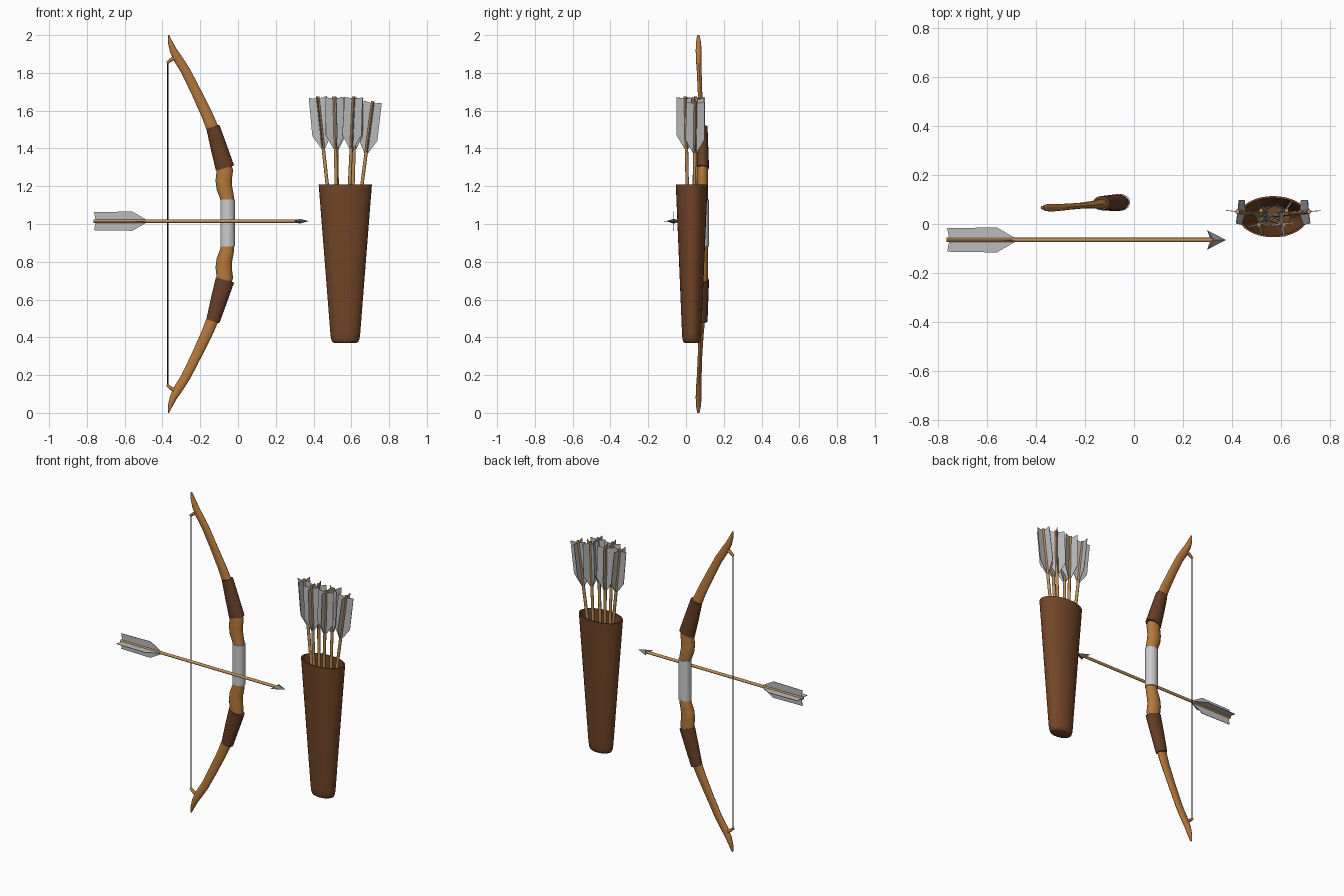
import bpy, bmesh, math
from mathutils import Vector, Matrix

if "Cube" in bpy.data.objects:
    bpy.data.objects.remove(bpy.data.objects["Cube"])


def material(name, rgb):
    m = bpy.data.materials.new(name)
    m.diffuse_color = (*rgb, 1)
    m.use_nodes = True
    m.node_tree.nodes["Principled BSDF"].inputs["Base Color"].default_value = m.diffuse_color
    return m


WOOD = material("wood", (0.46, 0.19, 0.045))
LEATHER = material("leather", (0.13, 0.048, 0.02))
HIDE = material("quiver_hide", (0.17, 0.06, 0.02))
SHAFT = material("shaft_wood", (0.5, 0.28, 0.1))
STEEL = material("steel", (0.2, 0.2, 0.2))
CORD = material("cord", (0.04, 0.035, 0.03))
FEATHER = material("feather", (0.5, 0.5, 0.5))
CLOTH = material("cloth", (0.7, 0.7, 0.7))


def finish(name, bm, mat, matrix=None, smooth=True):
    bmesh.ops.recalc_face_normals(bm, faces=bm.faces)
    if matrix:
        bm.transform(matrix)
    me = bpy.data.meshes.new(name)
    bm.to_mesh(me)
    bm.free()
    ob = bpy.data.objects.new(name, me)
    bpy.context.collection.objects.link(ob)
    me.materials.append(mat)
    if smooth:
        bpy.ops.object.select_all(action='DESELECT')
        ob.select_set(True)
        bpy.context.view_layer.objects.active = ob
        bpy.ops.object.shade_smooth_by_angle(angle=math.radians(40))
    return ob


def loft(name, rings, mat, matrix=None):
    """Skin a list of equal point rings and cap both ends."""
    bm = bmesh.new()
    rows = [[bm.verts.new(p) for p in r] for r in rings]
    n = len(rows[0])
    for a, b in zip(rows, rows[1:]):
        for i in range(n):
            j = (i + 1) % n
            bm.faces.new((a[i], a[j], b[j], b[i]))
    bm.faces.new(rows[0])
    bm.faces.new(rows[-1])
    return finish(name, bm, mat, matrix)


def limb(name, stations, mat, sides=14):
    """Oval tube along a path in the xz plane: (x, z, half width, y, half depth)."""
    rings = []
    for k, (x, z, w, y, d) in enumerate(stations):
        p, q = stations[max(k - 1, 0)], stations[min(k + 1, len(stations) - 1)]
        t = Vector((q[0] - p[0], 0, q[1] - p[1])).normalized()
        nrm = Vector((t.z, 0, -t.x))
        rings.append([Vector((x, y, z)) + nrm * w * math.cos(a) + Vector((0, d * math.sin(a), 0))
                      for a in (2 * math.pi * i / sides for i in range(sides))])
    return loft(name, rings, mat)


def flip(st):
    return [(x, 2 - z, w, y, d) for x, z, w, y, d in st]


# Bow stave: upper half from grip to tip, mirrored about z = 1
half = [(-0.055, 1.10, 0.036, 0.087, 0.029), (-0.058, 1.14, 0.037, 0.087, 0.030),
        (-0.072, 1.19, 0.042, 0.087, 0.031), (-0.076, 1.23, 0.043, 0.087, 0.031),
        (-0.070, 1.28, 0.044, 0.087, 0.031), (-0.090, 1.36, 0.040, 0.087, 0.028),
        (-0.128, 1.49, 0.033, 0.083, 0.020), (-0.165, 1.58, 0.030, 0.079, 0.015),
        (-0.222, 1.70, 0.027, 0.074, 0.012), (-0.277, 1.81, 0.025, 0.070, 0.013),
        (-0.318, 1.875, 0.024, 0.067, 0.015), (-0.343, 1.92, 0.019, 0.067, 0.016),
        (-0.360, 1.965, 0.012, 0.066, 0.013), (-0.369, 2.0, 0.003, 0.065, 0.006)]
limb("bow_stave", flip(half)[::-1] + half, WOOD)

# Grip wrap
limb("grip_wrap", [(-0.055, 0.88, 0.039, 0.088, 0.034), (-0.055, 1.0, 0.038, 0.088, 0.034),
                   (-0.055, 1.13, 0.039, 0.088, 0.034)], CLOTH, 20)

# Leather limb wraps and string nocks, top and bottom
wrap = [(-0.069, 1.296, 0.050, 0.087, 0.035), (-0.101, 1.404, 0.044, 0.086, 0.032),
        (-0.133, 1.515, 0.036, 0.085, 0.029)]
nock = [(-0.315, 1.885, 0.018, 0.067, 0.013), (-0.340, 1.878, 0.011, 0.067, 0.011),
        (-0.360, 1.866, 0.009, 0.067, 0.009), (-0.376, 1.852, 0.007, 0.067, 0.007)]
for side, f in (("upper", list), ("lower", flip)):
    limb(side + "_limb_wrap", f(wrap), LEATHER, 16)
    limb(side + "_string_nock", f(nock), WOOD, 10)

# Bowstring
limb("bowstring", [(-0.372, 0.145, 0.003, 0.067, 0.003), (-0.372, 1.855, 0.003, 0.067, 0.003)], CORD, 8)


def arrow(name, matrix):
    """Arrow along +X: tail at 0, tip at 1.14."""
    circle = [2 * math.pi * i / 10 for i in range(10)]
    loft(name + "_shaft", [[(x, r * math.cos(a), r * math.sin(a)) for a in circle]
                           for x, r in ((0, 0.009), (1.085, 0.009))], SHAFT, matrix)
    # Four vanes made of two crossed plates
    outline = [(0.012, 0), (0.003, 0.048), (0.205, 0.051), (0.28, 0.008),
               (0.28, -0.008), (0.205, -0.051), (0.003, -0.048)]
    bm = bmesh.new()
    for turn in (0, math.pi / 2):
        rot = Matrix.Rotation(turn, 3, 'X')
        lo, hi = ([bm.verts.new(rot @ Vector((x, y, t))) for x, y in outline] for t in (-0.0015, 0.0015))
        bm.faces.new(lo[::-1])
        bm.faces.new(hi)
        for i in range(len(lo)):
            j = (i + 1) % len(lo)
            bm.faces.new((lo[i], lo[j], hi[j], hi[i]))
    finish(name + "_fletching", bm, FEATHER, matrix, False)
    # Barbed head
    bm = bmesh.new()
    rim = [bm.verts.new(p) for p in ((1.14, 0, 0), (1.063, 0.04, 0), (1.078, 0, 0), (1.063, -0.04, 0))]
    for z in (0.013, -0.013):
        apex = bm.verts.new((1.09, 0, z))
        for i in range(4):
            bm.faces.new((rim[i], rim[(i + 1) % 4], apex))
    finish(name + "_head", bm, STEEL, matrix, False)


# Loose arrow laid across the bow
arrow("loose_arrow", Matrix.Translation((-0.765, -0.065, 1.015)))

# Quiver: tapered oval cup with a rounded base
profile = [(0.37, 0.058, 0.036), (0.375, 0.068, 0.044), (0.39, 0.075, 0.049), (0.42, 0.079, 0.051),
           (1.21, 0.141, 0.084), (1.21, 0.132, 0.076), (0.43, 0.070, 0.043)]
loft("quiver", [[(0.568 + rx * math.cos(a), 0.03 + ry * math.sin(a), z)
                 for a in (2 * math.pi * i / 32 for i in range(32))] for z, rx, ry in profile], HIDE)

# Quiver arrows: (tail x, tail y, tail z, point x, point y, roll)
for i, (x, y, z, px, py, roll) in enumerate([
        (0.422, 0.050, 1.675, 0.545, 0.035, 0), (0.714, 0.050, 1.65, 0.565, 0.035, 0),
        (0.510, -0.003, 1.675, 0.535, 0.020, 30), (0.612, -0.003, 1.675, 0.560, 0.020, -30),
        (0.518, 0.055, 1.67, 0.535, 0.045, 40), (0.622, 0.055, 1.67, 0.590, 0.045, -40)]):
    tail = Vector((x, y, z))
    q = (Vector((px, py, z - 1.14)) - tail).to_track_quat('X', 'Y')
    arrow(f"quiver_arrow_{i + 1}", Matrix.Translation(tail) @ q.to_matrix().to_4x4()
          @ Matrix.Rotation(math.radians(roll), 4, 'X'))
